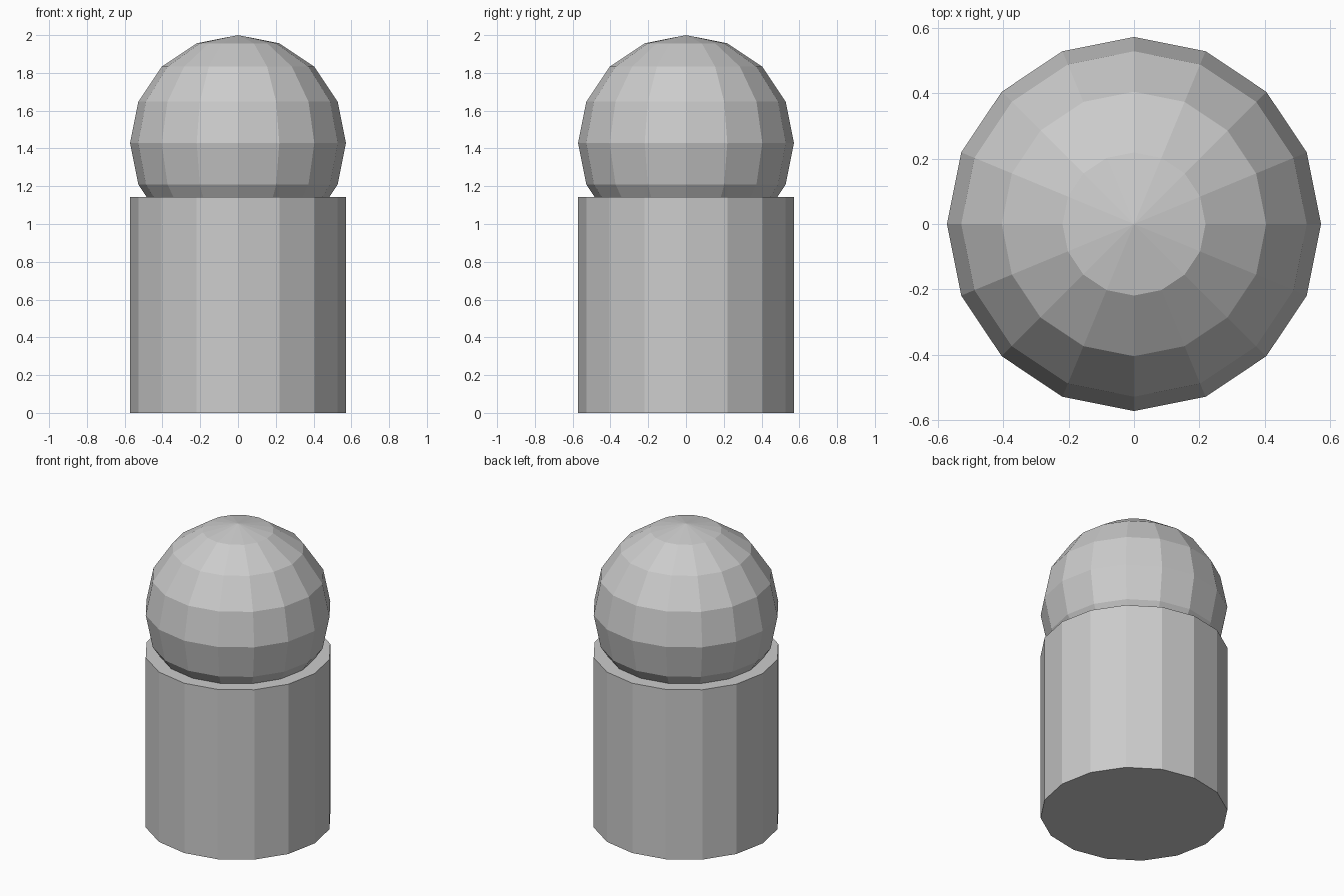
import bpy

if "Cube" in bpy.data.objects:
    bpy.data.objects.remove(bpy.data.objects["Cube"])

R = 4 / 7      # shared radius of body and head
SIDES = 16

# Body: flat-faced capped cylinder standing on the ground
bpy.ops.mesh.primitive_cylinder_add(vertices=SIDES, radius=R, depth=2 * R,
                                    location=(0, 0, R))
bpy.context.object.name = "body"

# Head: low-poly ball partly sunk into the top of the body
bpy.ops.mesh.primitive_uv_sphere_add(segments=SIDES, ring_count=8, radius=R,
                                     location=(0, 0, 2 - R))
bpy.context.object.name = "head"
